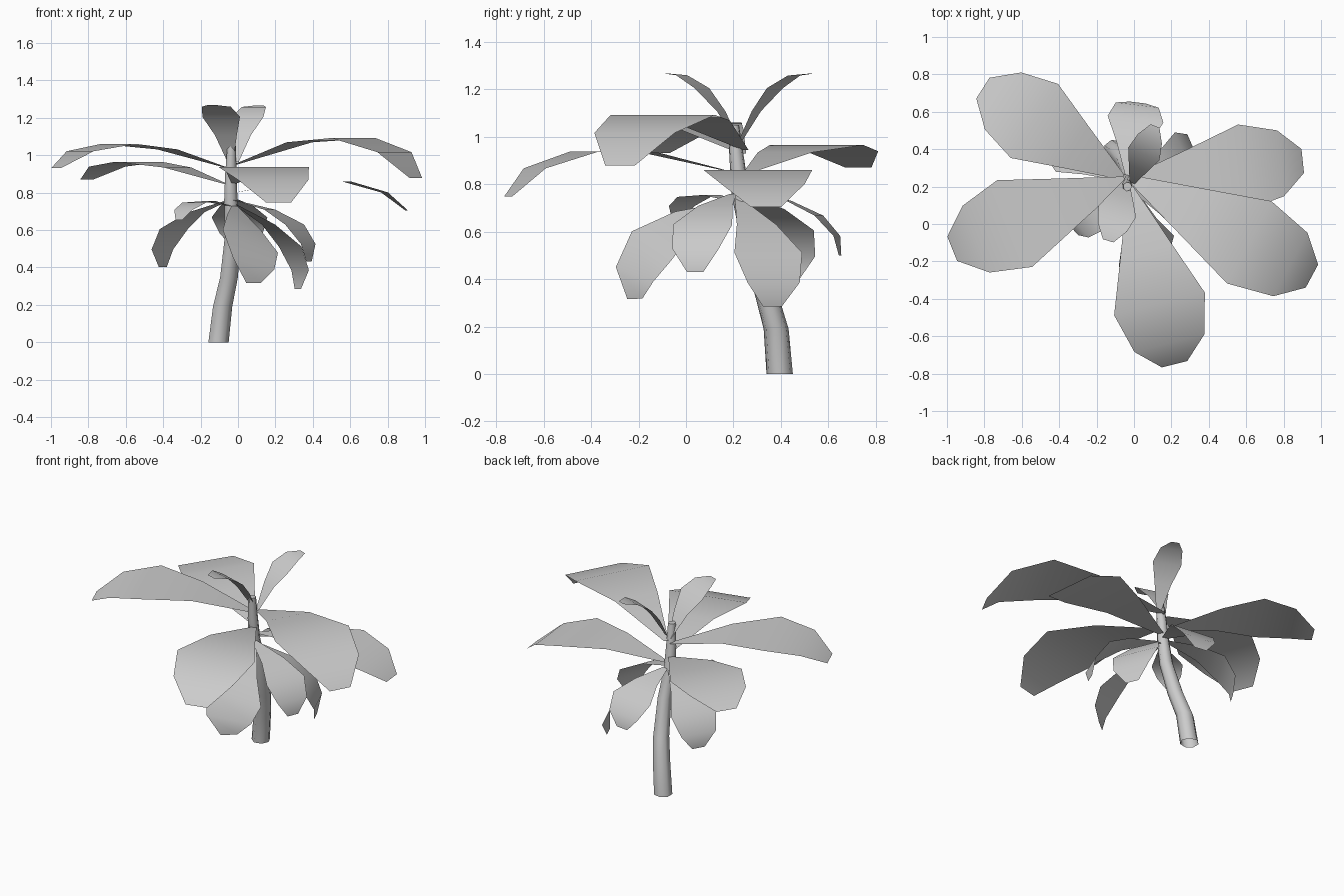
import bpy, bmesh
from math import sin, cos, radians, pi
from mathutils import Vector

if "Cube" in bpy.data.objects:
    bpy.data.objects.remove(bpy.data.objects["Cube"])

# Leaf stations: share of arc length, extra downward bend, relative half width
SEGMENTS = [(0.353, 0, 0.58), (0.272, 10, 1.0), (0.217, 26, 0.77), (0.158, 49, 0.28)]


def finish(name, bm):
    mesh = bpy.data.meshes.new(name)
    bm.to_mesh(mesh)
    bm.free()
    obj = bpy.data.objects.new(name, mesh)
    bpy.context.collection.objects.link(obj)
    for p in mesh.polygons:
        p.use_smooth = True
    return obj


def leaf(name, base, azimuth, length, half_width, pitch, bend, roll=0):
    """A bent strip, narrow at the stem and broad near the end."""
    a, r = radians(azimuth), radians(roll)
    out, flat = Vector((cos(a), sin(a), 0)), Vector((-sin(a), cos(a), 0))
    centre = Vector(base)
    bm = bmesh.new()
    rows = [[bm.verts.new(centre + flat * s * 0.015) for s in (-1, 1)]]
    for share, droop, width in SEGMENTS:
        e = radians(pitch - bend * droop)
        centre = centre + (out * cos(e) + Vector((0, 0, sin(e)))) * share * length
        normal = Vector((0, 0, cos(e))) - out * sin(e)
        side = flat * cos(r) + normal * sin(r)
        rows.append([bm.verts.new(centre + side * s * width * half_width) for s in (-1, 1)])
    for p, q in zip(rows, rows[1:]):
        bm.faces.new((p[0], q[0], q[1], p[1]))
    return finish(name, bm)


# Curved tapering trunk, open at the foot
path = [(-0.107, 0.395, 0.0, 0.057), (-0.085, 0.38, 0.19, 0.054), (-0.05, 0.335, 0.35, 0.05),
        (-0.03, 0.27, 0.58, 0.043), (-0.04, 0.23, 0.75, 0.038), (-0.04, 0.215, 0.9, 0.032),
        (-0.035, 0.2, 1.05, 0.024)]
SIDES = 7
bm = bmesh.new()
rings = [[bm.verts.new((x + r * cos(2 * pi * i / SIDES), y + r * sin(2 * pi * i / SIDES), z))
          for i in range(SIDES)] for x, y, z, r in path]
for lo, hi in zip(rings, rings[1:]):
    for i in range(SIDES):
        j = (i + 1) % SIDES
        bm.faces.new((lo[i], lo[j], hi[j], hi[i]))
bm.faces.new(rings[-1])
trunk = finish("trunk", bm)
bpy.context.view_layer.objects.active = trunk
trunk.select_set(True)
bpy.ops.object.shade_smooth_by_angle(angle=radians(60))

# Broad spreading leaves
leaf("spreading_leaf_left", (-0.05, 0.24, 0.93), 202, 1.04, 0.25, 16, 1.0)
leaf("spreading_leaf_right", (-0.03, 0.25, 0.945), -28.3, 1.205, 0.25, 17, 1.3)
leaf("spreading_leaf_front", (-0.02, 0.2, 0.85), -76, 1.05, 0.25, 13, 1.2)
leaf("spreading_leaf_back_left", (-0.06, 0.25, 0.845), 147.5, 0.92, 0.235, 16, 0.9)
leaf("spreading_leaf_back_right", (-0.02, 0.24, 0.8), 6, 0.975, 0.23, 10, 1.0)

# Young upright leaves
leaf("upright_leaf_front", (-0.04, 0.23, 0.96), -107, 0.48, 0.105, 60, 1.1)
leaf("upright_leaf_back", (-0.01, 0.22, 0.965), 68, 0.47, 0.09, 60, 1.1)

# Old drooping leaves
leaf("drooping_leaf_front", (-0.02, 0.2, 0.73), -76, 0.65, 0.18, -22, 1.4, -25)
leaf("drooping_leaf_left", (-0.05, 0.24, 0.76), 150, 0.6, 0.15, -18, 1.5)
leaf("drooping_leaf_back", (-0.03, 0.25, 0.77), 83, 0.53, 0.15, -12, 1.4)
leaf("drooping_leaf_front_left", (-0.05, 0.2, 0.73), -138, 0.4, 0.095, 10, 1.4)
leaf("drooping_leaf_right", (-0.02, 0.2, 0.76), -22, 0.6, 0.135, -14, 1.5)
leaf("drooping_leaf_back_right", (-0.02, 0.22, 0.74), 23, 0.64, 0.155, -29, 1.4)
